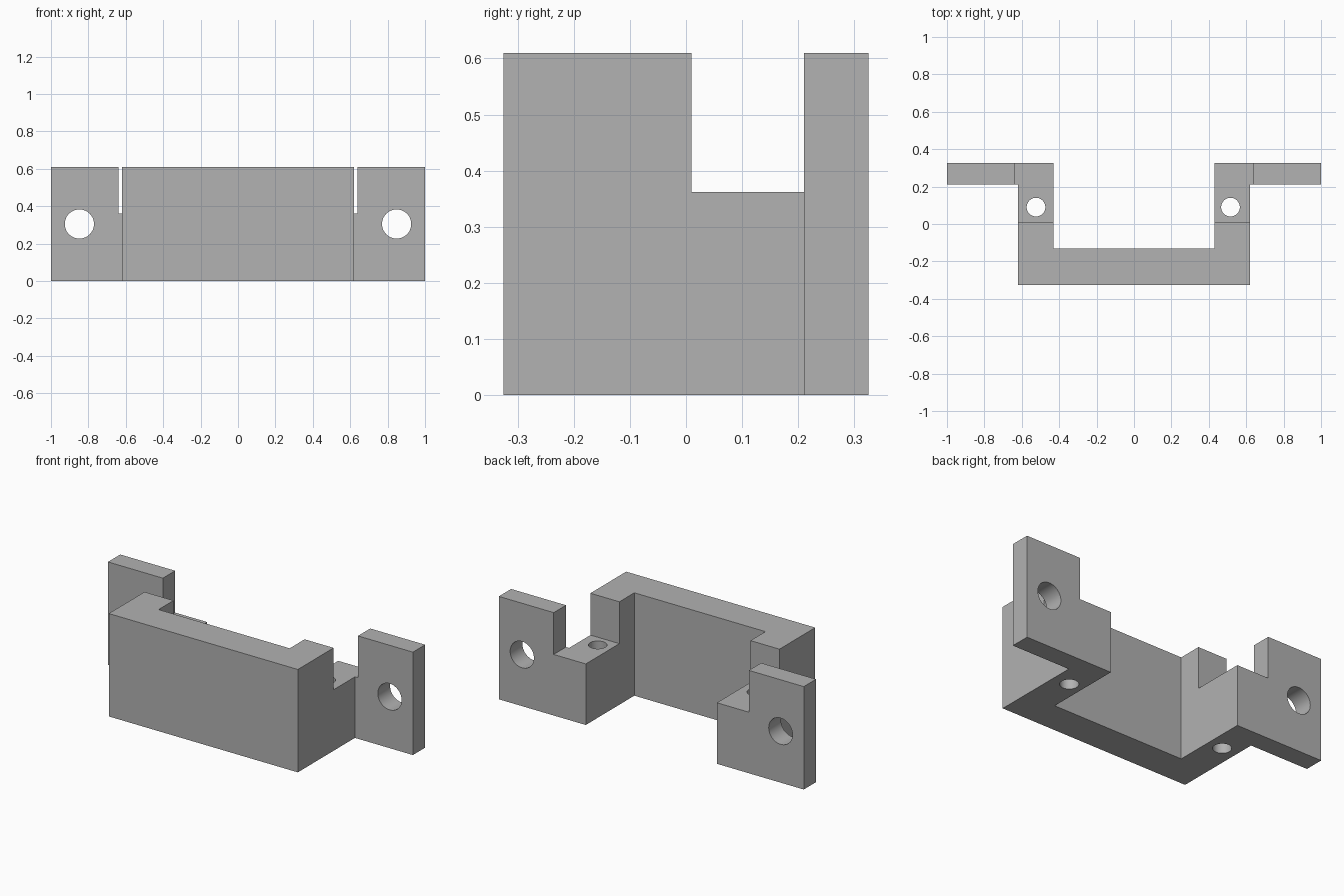
import bpy, bmesh, math
from mathutils import Matrix, Vector

cube = bpy.data.objects.get("Cube")
if cube:
    bpy.data.objects.remove(cube, do_unlink=True)

HEIGHT = 0.61
LEDGE = 0.362

grey = bpy.data.materials.new("plain_grey")
grey.use_nodes = True
colour = (0.445, 0.445, 0.445, 1)
grey.diffuse_color = colour
grey.node_tree.nodes["Principled BSDF"].inputs["Base Color"].default_value = colour


def add_object(name, bm):
    bmesh.ops.recalc_face_normals(bm, faces=bm.faces)
    mesh = bpy.data.meshes.new(name)
    bm.to_mesh(mesh)
    bm.free()
    mesh.materials.append(grey)
    obj = bpy.data.objects.new(name, mesh)
    bpy.context.collection.objects.link(obj)
    return obj


def box(name, low, high):
    low, high = Vector(low), Vector(high)
    bm = bmesh.new()
    bmesh.ops.create_cube(bm, size=1, matrix=Matrix.Translation((low + high) / 2)
                          @ Matrix.Diagonal((high - low).to_4d()))
    return add_object(name, bm)


def cylinder(name, centre, radius, axis):
    turn = Matrix.Rotation(math.pi / 2, 4, "X") if axis == "Y" else Matrix()
    bm = bmesh.new()
    bmesh.ops.create_cone(bm, cap_ends=True, segments=48, radius1=radius,
                          radius2=radius, depth=2,
                          matrix=Matrix.Translation(centre) @ turn)
    return add_object(name, bm)


def cut(target, cutter):
    cutter.hide_render = True
    mod = target.modifiers.new("cut", "BOOLEAN")
    mod.operation = "DIFFERENCE"
    mod.solver = "EXACT"
    mod.object = cutter
    bpy.context.view_layer.objects.active = target
    bpy.ops.object.modifier_apply(modifier=mod.name)
    bpy.data.objects.remove(cutter, do_unlink=True)


# Bracket body: hat-shaped plan outline, mirrored and extruded upward
half = [(0.62, -0.325), (0.62, 0.21), (1, 0.21), (1, 0.325), (0.43, 0.325), (0.43, -0.13)]
outline = half + [(-x, y) for x, y in reversed(half)]
bm = bmesh.new()
base = bm.faces.new([bm.verts.new((x, y, 0)) for x, y in outline])
top = bmesh.ops.extrude_face_region(bm, geom=[base])["geom"]
bmesh.ops.translate(bm, vec=(0, 0, HEIGHT),
                    verts=[v for v in top if isinstance(v, bmesh.types.BMVert)])
bracket = add_object("bracket", bm)

# Ledge notches, upright screw holes and wing holes on both sides
for side, screw_x in ((1, 0.516), (-1, -0.524)):
    inner, outer = sorted((side * 0.3, side * 0.64))
    cut(bracket, box("notch_cutter", (inner, 0.01, LEDGE), (outer, 0.5, 1)))
    cut(bracket, cylinder("screw_cutter", (screw_x, 0.09, 0), 0.05, "Z"))
    cut(bracket, cylinder("wing_cutter", (side * 0.848, 0.27, 0.305), 0.078, "Y"))

# Smooth hole walls with sharp rims
bpy.ops.object.select_all(action="DESELECT")
bracket.select_set(True)
bpy.context.view_layer.objects.active = bracket
bpy.ops.object.shade_smooth_by_angle(angle=math.radians(30))
